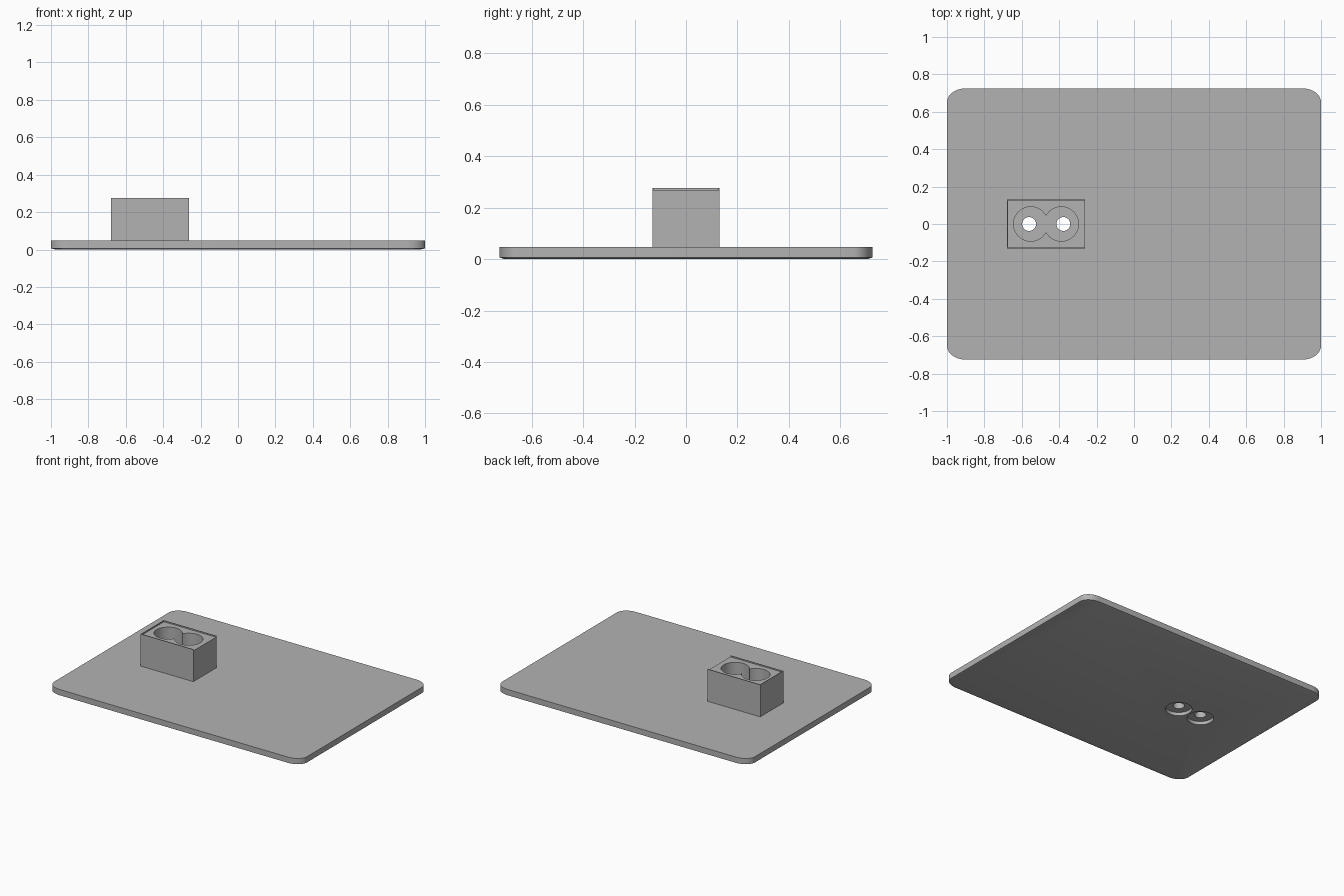
import bpy
import bmesh
from math import cos, sin, pi, radians

default = bpy.data.objects.get("Cube")
if default:
    bpy.data.objects.remove(default, do_unlink=True)

grey = bpy.data.materials.new("plain_grey")
grey.use_nodes = True
colour = (0.45, 0.45, 0.45, 1)
grey.diffuse_color = colour
grey.node_tree.nodes["Principled BSDF"].inputs["Base Color"].default_value = colour


def to_object(name, bm):
    bmesh.ops.recalc_face_normals(bm, faces=bm.faces)
    mesh = bpy.data.meshes.new(name)
    bm.to_mesh(mesh)
    bm.free()
    mesh.materials.append(grey)
    obj = bpy.data.objects.new(name, mesh)
    bpy.context.collection.objects.link(obj)
    return obj


def loft(name, rings):
    """Closed solid through rings of equal point count."""
    bm = bmesh.new()
    loops = [[bm.verts.new(p) for p in ring] for ring in rings]
    for low, high in zip(loops, loops[1:]):
        for i in range(len(low)):
            j = (i + 1) % len(low)
            bm.faces.new((low[i], low[j], high[j], high[i]))
    bm.faces.new(loops[0][::-1])
    bm.faces.new(loops[-1])
    return to_object(name, bm)


def rounded_ring(hx, hy, rx, ry, z, steps=12):
    ring = []
    for k, (sx, sy) in enumerate(((1, 1), (-1, 1), (-1, -1), (1, -1))):
        for i in range(steps + 1):
            a = (k + i / steps) * pi / 2
            ring.append((sx * (hx - rx) + rx * cos(a), sy * (hy - ry) + ry * sin(a), z))
    return ring


def box(name, x0, x1, hy, z0, z1):
    return loft(name, [[(x0, -hy, z), (x1, -hy, z), (x1, hy, z), (x0, hy, z)] for z in (z0, z1)])


def cylinder(name, x, r, z0, z1, n=48):
    return loft(name, [[(x + r * cos(2 * pi * i / n), r * sin(2 * pi * i / n), z)
                        for i in range(n)] for z in (z0, z1)])


def cut(target, cutter):
    mod = target.modifiers.new("cut", 'BOOLEAN')
    mod.operation = 'DIFFERENCE'
    mod.solver = 'EXACT'
    mod.object = cutter
    bpy.context.view_layer.objects.active = target
    bpy.ops.object.modifier_apply(modifier=mod.name)
    bpy.data.objects.remove(cutter, do_unlink=True)


TOP = 0.047

# Base plate with rounded corners and a shallow bevel underneath
plate = loft("base_plate", [
    rounded_ring(0.975, 0.705, 0.09, 0.065, 0),
    rounded_ring(1, 0.725, 0.1, 0.075, 0.006),
    rounded_ring(1, 0.725, 0.1, 0.075, TOP)])

# Socket block with a recessed top, open at one end
block = box("socket_block", -0.678, -0.262, 0.13, TOP, 0.276)
cut(block, box("recess_cutter", -0.674, -0.2, 0.126, 0.267, 0.4))

# Double round pocket
for x in (-0.552, -0.389):
    cut(block, cylinder("pocket_cutter", x, 0.092, 0.075, 0.4))

# Through holes, with wide counterbores underneath
for x in (-0.561, -0.378):
    cut(plate, cylinder("counterbore_cutter", x, 0.086, -0.1, 0.024))
    for part in (plate, block):
        cut(part, cylinder("hole_cutter", x, 0.037, -0.1, 0.2))

# Smooth curved walls, sharp edges
for part in (plate, block):
    bpy.ops.object.select_all(action='DESELECT')
    part.select_set(True)
    bpy.context.view_layer.objects.active = part
    bpy.ops.object.shade_smooth_by_angle(angle=radians(30))
